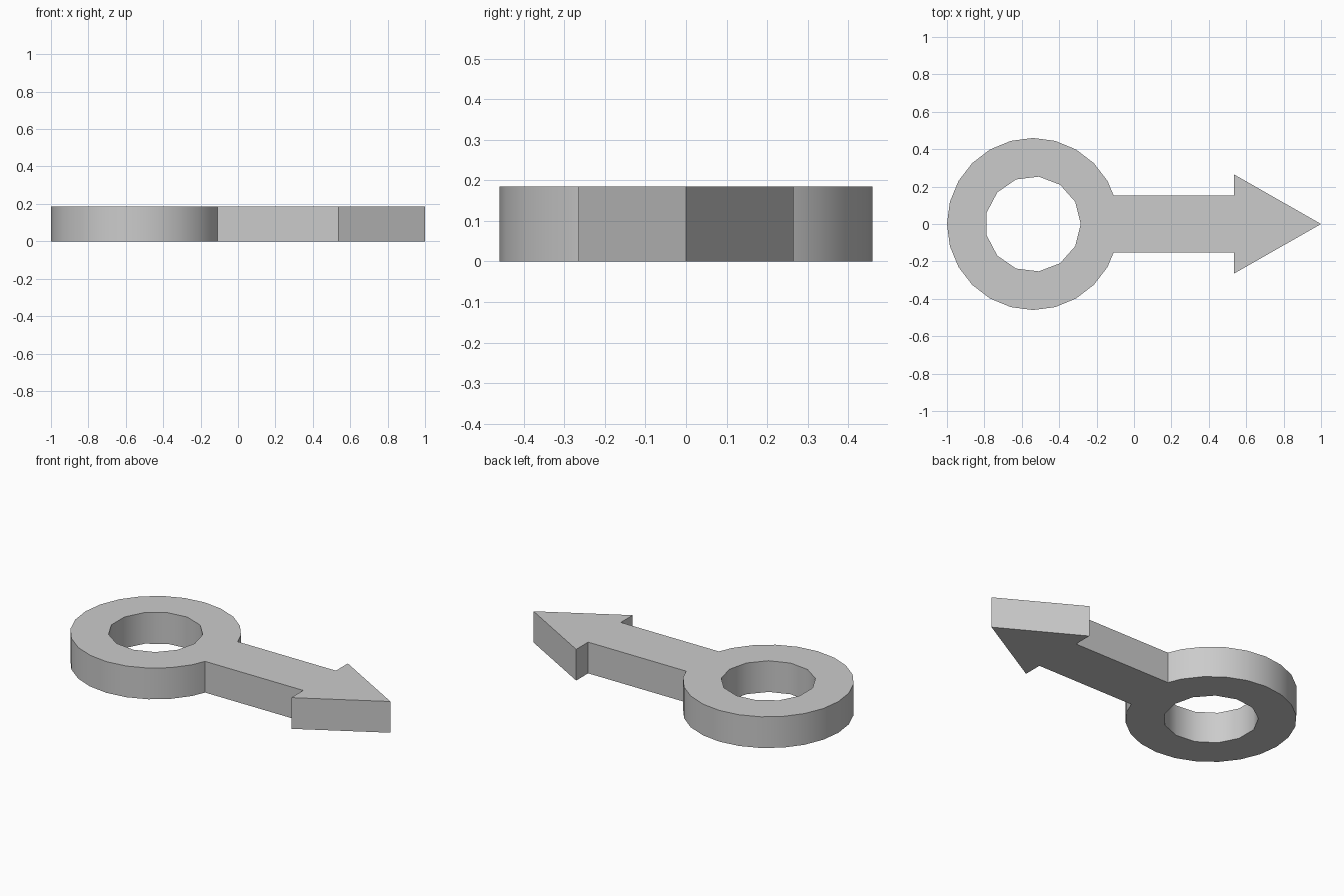
import bpy, bmesh
from math import cos, sin, radians, tau

cube = bpy.data.objects.get("Cube")
if cube:
    bpy.data.objects.remove(cube)

THICK = 0.185
RING_X, RING_R, HOLE_R = -0.54, 0.46, 0.255
SHAFT_Y, HEAD_X, HEAD_Y = 0.153, 0.535, 0.265


def ring_point(radius, angle):
    return (RING_X + radius * cos(angle), radius * sin(angle))


# Outline: round ring head running into a shaft with an arrow tip
upper = [(HEAD_X, HEAD_Y), (HEAD_X, SHAFT_Y), (-0.109, SHAFT_Y)]
upper += [ring_point(RING_R, radians(a)) for a in range(30, 180, 15)]
lower = [(x, -y) for x, y in reversed(upper)]
outline = [(1, 0)] + upper + [(RING_X - RING_R, 0)] + lower

# Hole with thirteen sides
hole = [ring_point(HOLE_R, tau * i / 13) for i in range(13)]

# Fill between both loops, then extrude to full thickness
bm = bmesh.new()
for loop in (outline, hole):
    verts = [bm.verts.new((x, y, 0)) for x, y in loop]
    for a, b in zip(verts, verts[1:] + verts[:1]):
        bm.edges.new((a, b))
bmesh.ops.triangle_fill(bm, edges=bm.edges[:], use_beauty=True)
extruded = bmesh.ops.extrude_face_region(bm, geom=bm.faces[:], use_keep_orig=True)
top = [v for v in extruded["geom"] if isinstance(v, bmesh.types.BMVert)]
bmesh.ops.translate(bm, verts=top, vec=(0, 0, THICK))
bmesh.ops.recalc_face_normals(bm, faces=bm.faces[:])

mesh = bpy.data.meshes.new("ring_arrow")
bm.to_mesh(mesh)
bm.free()
arrow = bpy.data.objects.new("ring_arrow", mesh)
bpy.context.collection.objects.link(arrow)

# Plain grey material
grey = bpy.data.materials.new("light_grey")
grey.use_nodes = True
colour = (0.6, 0.6, 0.6, 1)
grey.diffuse_color = colour
grey.node_tree.nodes["Principled BSDF"].inputs["Base Color"].default_value = colour
mesh.materials.append(grey)

# Smooth curved walls, sharp rims and corners
bpy.ops.object.select_all(action="DESELECT")
arrow.select_set(True)
bpy.context.view_layer.objects.active = arrow
bpy.ops.object.shade_smooth_by_angle(angle=radians(30))
